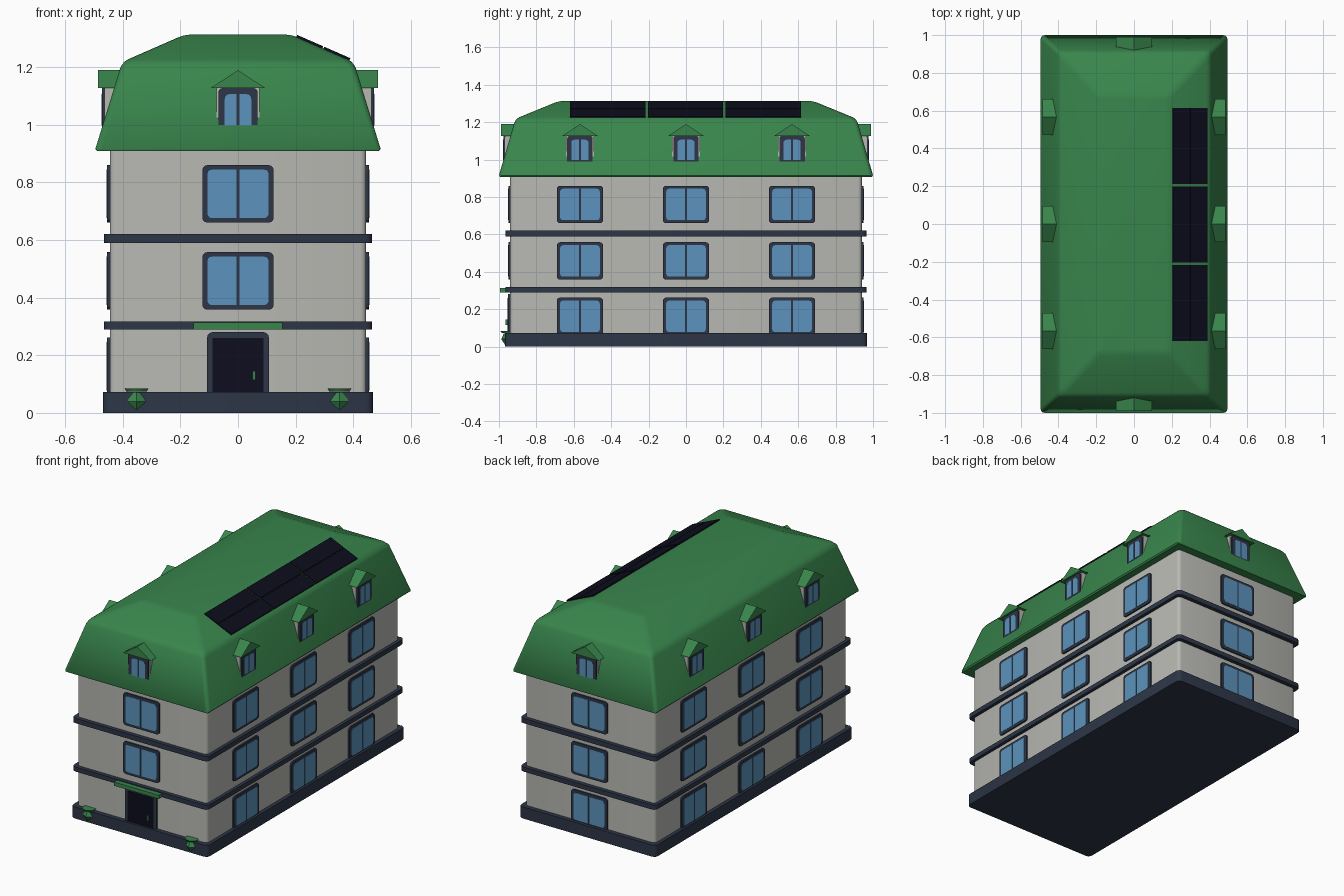
import bpy, bmesh, math
from mathutils import Matrix, Vector

if "Cube" in bpy.data.objects:
    bpy.data.objects.remove(bpy.data.objects["Cube"])


def colour(name, rgb):
    m = bpy.data.materials.new(name)
    m.diffuse_color = (*rgb, 1)
    m.use_nodes = True
    m.node_tree.nodes["Principled BSDF"].inputs["Base Color"].default_value = m.diffuse_color
    return m


GREEN = colour("roof green", (0.040, 0.235, 0.072))
WALL = colour("wall grey", (0.48, 0.48, 0.45))
DARK = colour("slate trim", (0.026, 0.036, 0.062))
GLASS = colour("window glass", (0.105, 0.29, 0.51))
BLACK = colour("panel black", (0.004, 0.004, 0.013))


def finish(name, bm, mats, angle=0.0, smooth=None):
    bmesh.ops.recalc_face_normals(bm, faces=bm.faces)
    me = bpy.data.meshes.new(name)
    bm.to_mesh(me)
    bm.free()
    me.transform(Matrix.Rotation(angle, 4, 'Z'))
    for m in mats:
        me.materials.append(m)
    ob = bpy.data.objects.new(name, me)
    bpy.context.collection.objects.link(ob)
    if smooth:
        bpy.context.view_layer.objects.active = ob
        ob.select_set(True)
        bpy.ops.object.shade_smooth_by_angle(angle=math.radians(smooth))
        ob.select_set(False)
    return ob


def rounded(u0, u1, v0, v1, radii, seg=3):
    """Rectangle outline; radii for bottom-left, bottom-right, top-right, top-left."""
    pts = []
    corners = [(u0, v0, 1, 1), (u1, v0, -1, 1), (u1, v1, -1, -1), (u0, v1, 1, -1)]
    for i, ((u, v, su, sv), r) in enumerate(zip(corners, radii)):
        if r == 0:
            pts.append((u, v))
            continue
        for k in range(seg + 1):
            a = math.pi * (1 + i / 2) + k / seg * math.pi / 2
            pts.append((u + su * r + r * math.cos(a), v + sv * r + r * math.sin(a)))
    return pts


def prism(bm, pts, step, mat=0):
    """Closed solid from a 3D outline swept along step."""
    a = [bm.verts.new(p) for p in pts]
    b = [bm.verts.new(Vector(p) + Vector(step)) for p in pts]
    faces = [bm.faces.new(a), bm.faces.new(b)]
    for i in range(len(a)):
        j = (i + 1) % len(a)
        faces.append(bm.faces.new((a[i], a[j], b[j], b[i])))
    for f in faces:
        f.material_index = mat


def facing(bm, outline, d0, d1, mat=0):
    """Solid standing on a facade, from depth d0 outwards to d1."""
    prism(bm, [(u, -d0, v) for u, v in outline], (0, d0 - d1, 0), mat)


def slab(name, hx, hy, z0, z1, r, mat):
    bm = bmesh.new()
    prism(bm, [(x, y, z0) for x, y in rounded(-hx, hx, -hy, hy, [r] * 4)], (0, 0, z1 - z0))
    return finish(name, bm, [mat], smooth=35)


# Walls, plinth and floor bands
slab("walls", 0.445, 0.94, 0.004, 0.93, 0.02, WALL)
slab("plinth", 0.468, 0.968, 0, 0.072, 0.025, DARK)
slab("lower_band", 0.465, 0.965, 0.29, 0.318, 0.025, DARK)
slab("upper_band", 0.465, 0.965, 0.59, 0.62, 0.025, DARK)

# Mansard roof: lip, steep lower slope, shallow upper slope
bm = bmesh.new()
rings = []
for hx, hy, z in ((0.488, 0.994, 0.908), (0.495, 1.0, 0.916), (0.402, 0.912, 1.218), (0.185, 0.68, 1.313)):
    rings.append([bm.verts.new((sx * hx, sy * hy, z)) for sx, sy in ((-1, -1), (1, -1), (1, 1), (-1, 1))])
bm.faces.new(rings[0])
bm.faces.new(rings[-1])
for lo, hi in zip(rings, rings[1:]):
    for i in range(4):
        j = (i + 1) % 4
        bm.faces.new((lo[i], lo[j], hi[j], hi[i]))
upper = [e for e in bm.edges if max(v.co.z for v in e.verts) > 0.95]
bmesh.ops.bevel(bm, geom=upper, offset=0.022, segments=3, profile=0.5, affect='EDGES')
finish("mansard_roof", bm, [GREEN], smooth=35)


# Wall windows: frame with two panes
def window(name, u, z, depth, angle):
    bm = bmesh.new()
    facing(bm, rounded(u - 0.124, u + 0.124, z - 0.1, z + 0.1, [0.018] * 4), depth - 0.01, depth + 0.009)
    for s in (-1, 1):
        a, b = sorted((s * 0.005, s * 0.106))
        radii = [0.015, 0, 0, 0.015] if s < 0 else [0, 0.015, 0.015, 0]
        facing(bm, rounded(u + a, u + b, z - 0.084, z + 0.084, radii), depth, depth + 0.011, 1)
    finish(name, bm, [DARK, GLASS], angle)


# Dormers: cheeks, frame, panes and gable
def dormer(name, u, depth, angle):
    bm = bmesh.new()
    facing(bm, rounded(u - 0.075, u + 0.075, 0.99, 1.13, [0] * 4), depth - 0.07, depth - 0.004, 2)
    facing(bm, rounded(u - 0.068, u + 0.068, 0.99, 1.127, [0, 0, 0.014, 0.014]), depth - 0.03, depth + 0.004, 0)
    for s in (-1, 1):
        a, b = sorted((s * 0.005, s * 0.046))
        radii = [0, 0, 0, 0.016] if s < 0 else [0, 0, 0.016, 0]
        facing(bm, rounded(u + a, u + b, 0.998, 1.106, radii), depth - 0.02, depth + 0.006, 1)
    facing(bm, [(u - 0.095, 1.127), (u + 0.095, 1.127), (u, 1.19)], depth - 0.075, depth + 0.017, 3)
    finish(name, bm, [DARK, GLASS, WALL, GREEN], angle)


FLOORS = (0.162, 0.458, 0.76)
for side, angle, depth, ddepth, columns in (
        ("front", 0, 0.94, 0.972, (0,)), ("right", math.pi / 2, 0.445, 0.468, (-0.567, 0, 0.567)),
        ("back", math.pi, 0.94, 0.972, (0,)), ("left", -math.pi / 2, 0.445, 0.468, (-0.567, 0, 0.567))):
    for c, u in enumerate(columns):
        dormer(f"{side}_dormer_{c + 1}", u, ddepth, angle)
        for f, z in enumerate(FLOORS):
            if side != "front" or f > 0:
                window(f"{side}_window_{f + 1}_{c + 1}", u, z, depth, angle)

# Front door with frame, leaf and handle
bm = bmesh.new()
facing(bm, rounded(-0.107, 0.107, 0.05, 0.28, [0, 0, 0.018, 0.018]), 0.93, 0.952, 0)
facing(bm, rounded(-0.088, 0.088, 0.06, 0.26, [0] * 4), 0.94, 0.955, 1)
facing(bm, rounded(0.05, 0.06, 0.115, 0.146, [0] * 4), 0.95, 0.965, 2)
finish("front_door", bm, [DARK, BLACK, GREEN])

# Canopy over the door
bm = bmesh.new()
facing(bm, rounded(-0.154, 0.154, 0.29, 0.313, [0] * 4), 0.93, 0.995)
finish("door_canopy", bm, [GREEN])

# Planters at the front corners: faceted pot and round rim
for s, side in ((-1, "left"), (1, "right")):
    bm = bmesh.new()
    for r0, r1, z0, z1, n in ((0.012, 0.036, 0.004, 0.04, 6), (0.036, 0.022, 0.04, 0.07, 6),
                              (0.034, 0.04, 0.074, 0.084, 12)):
        bmesh.ops.create_cone(bm, cap_ends=True, segments=n, radius1=r0, radius2=r1, depth=z1 - z0,
                              matrix=Matrix.Translation((s * 0.352, -0.952, (z0 + z1) / 2)))
    finish(side + "_planter", bm, [GREEN])

# Solar panels on the right upper slope
lo, hi = Vector((0.387, 0, 1.2246)), Vector((0.203, 0, 1.3051))
up = Vector((0.4, 0, 0.915)).normalized()
for i in range(3):
    bm = bmesh.new()
    y0 = -0.62 + i * 0.4155
    for t0, t1 in ((0, 0.49), (0.51, 1)):
        a, b = lo.lerp(hi, t0), lo.lerp(hi, t1)
        pts = [p + Vector((0, y, 0)) - up * 0.002 for p, y in
               ((a, y0), (a, y0 + 0.403), (b, y0 + 0.403), (b, y0))]
        prism(bm, pts, up * 0.009)
    finish(f"solar_panel_{i + 1}", bm, [BLACK])
